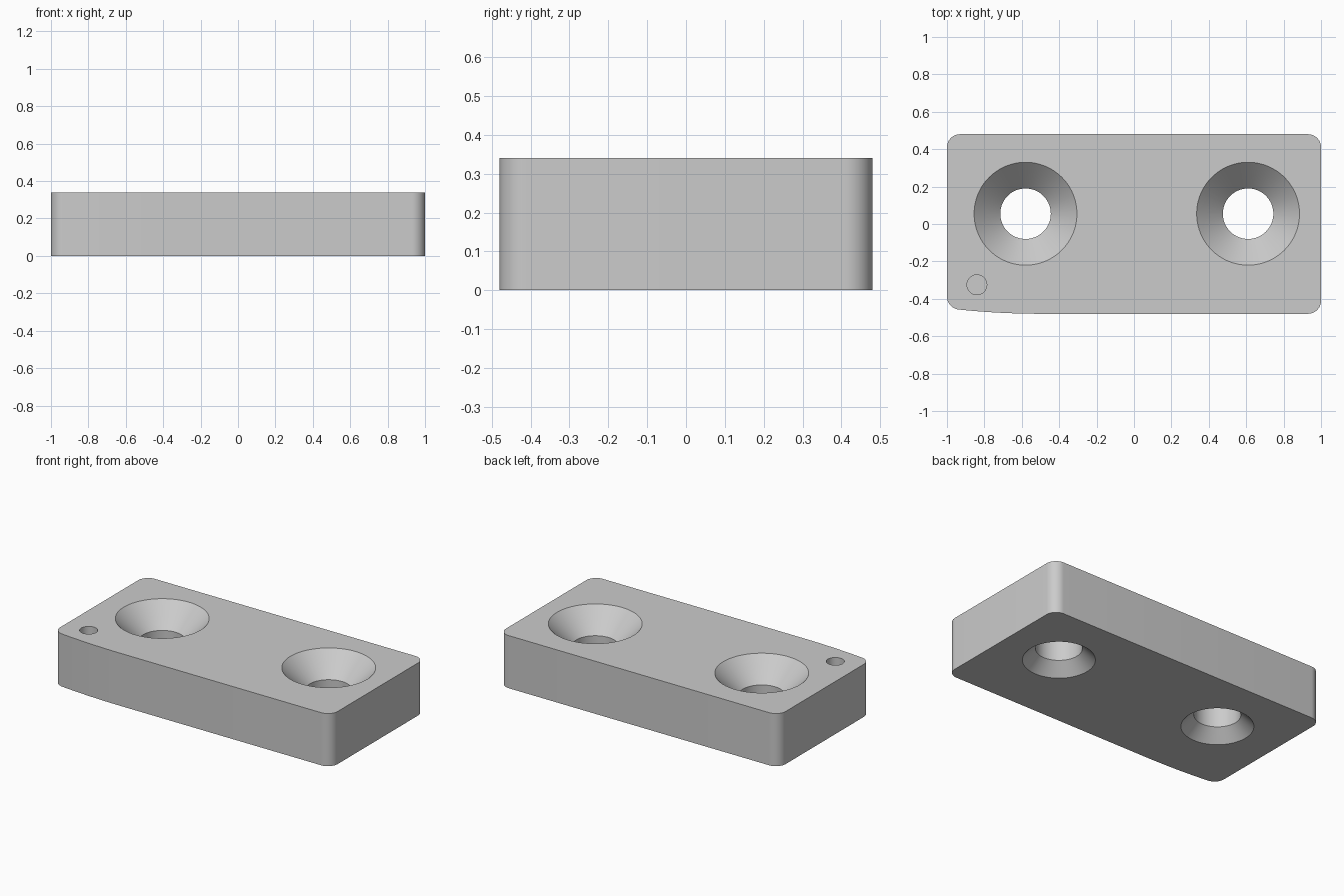
import bpy
import bmesh
from math import cos, sin, pi, radians, sqrt, asin
from mathutils import Vector

cube = bpy.data.objects.get("Cube")
if cube:
    bpy.data.objects.remove(cube)

HEIGHT = 0.34
SEGMENTS = 96

grey = bpy.data.materials.new("plain grey")
grey.use_nodes = True
colour = (0.6, 0.6, 0.6, 1)
grey.diffuse_color = colour
grey.node_tree.nodes["Principled BSDF"].inputs["Base Color"].default_value = colour


def make_object(name, bm):
    bmesh.ops.recalc_face_normals(bm, faces=bm.faces)
    mesh = bpy.data.meshes.new(name)
    bm.to_mesh(mesh)
    bm.free()
    mesh.materials.append(grey)
    obj = bpy.data.objects.new(name, mesh)
    bpy.context.collection.objects.link(obj)
    return obj


def arc(x, y, radius, start, end, steps=12):
    angles = [radians(start + (end - start) * i / steps) for i in range(steps + 1)]
    return [(x + radius * cos(a), y + radius * sin(a)) for a in angles]


def make_plate():
    # Rounded outline with a long shallow sweep into the front corner
    r, half_x, half_y = 0.07, 1.0, 0.48
    sweep_x, sweep_r = -0.5, 4.2
    sweep_y = -half_y + sweep_r
    corner_x = -half_x + r
    corner_y = sweep_y - sqrt((sweep_r - r) ** 2 - (corner_x - sweep_x) ** 2)
    tilt = asin((sweep_x - corner_x) / (sweep_r - r)) * 180 / pi
    outline = arc(half_x - r, half_y - r, r, 0, 90)
    outline += arc(corner_x, half_y - r, r, 90, 180)
    outline += arc(corner_x, corner_y, r, 180, 270 - tilt)
    outline += arc(sweep_x, sweep_y, sweep_r, 270 - tilt, 270)[1:]
    outline += arc(half_x - r, -half_y + r, r, 270, 360)
    bm = bmesh.new()
    face = bm.faces.new([bm.verts.new((x, y, 0)) for x, y in outline])
    lifted = bmesh.ops.extrude_face_region(bm, geom=[face])["geom"]
    verts = [v for v in lifted if isinstance(v, bmesh.types.BMVert)]
    bmesh.ops.translate(bm, verts=verts, vec=(0, 0, HEIGHT))
    return make_object("mounting_plate", bm)


def turned_cutter(name, x, y, profile):
    # Stack of rings following (radius, height) pairs, capped at both ends
    bm = bmesh.new()
    rings = []
    for radius, z in profile:
        rings.append([bm.verts.new((px, py, z))
                      for px, py in arc(x, y, radius, 0, 360, SEGMENTS)[:-1]])
    for low, high in zip(rings, rings[1:]):
        for i in range(SEGMENTS):
            j = (i + 1) % SEGMENTS
            bm.faces.new((low[i], low[j], high[j], high[i]))
    bm.faces.new(rings[0])
    bm.faces.new(rings[-1])
    obj = make_object(name, bm)
    obj.hide_render = True
    return obj


plate = make_plate()

# Countersunk bores, chamfered underneath, and a blind pin hole
over = 0.02
bore = [(0.21 + over, -over), (0.135, 0.075), (0.135, 0.2),
        (0.275 + over, HEIGHT + over)]
pin = [(0.053, HEIGHT - 0.12), (0.053, HEIGHT + over)]
cutters = [
    turned_cutter("right_bore_cutter", -0.58, 0.055, bore),
    turned_cutter("left_bore_cutter", 0.61, 0.055, bore),
    turned_cutter("pin_hole_cutter", -0.84, -0.325, pin),
]

bpy.ops.object.select_all(action="DESELECT")
plate.select_set(True)
bpy.context.view_layer.objects.active = plate
for cutter in cutters:
    cut = plate.modifiers.new(cutter.name, "BOOLEAN")
    cut.operation = "DIFFERENCE"
    cut.solver = "EXACT"
    cut.object = cutter
    bpy.ops.object.modifier_apply(modifier=cut.name)
    bpy.data.objects.remove(cutter)

bpy.ops.object.shade_smooth_by_angle(angle=radians(30))
